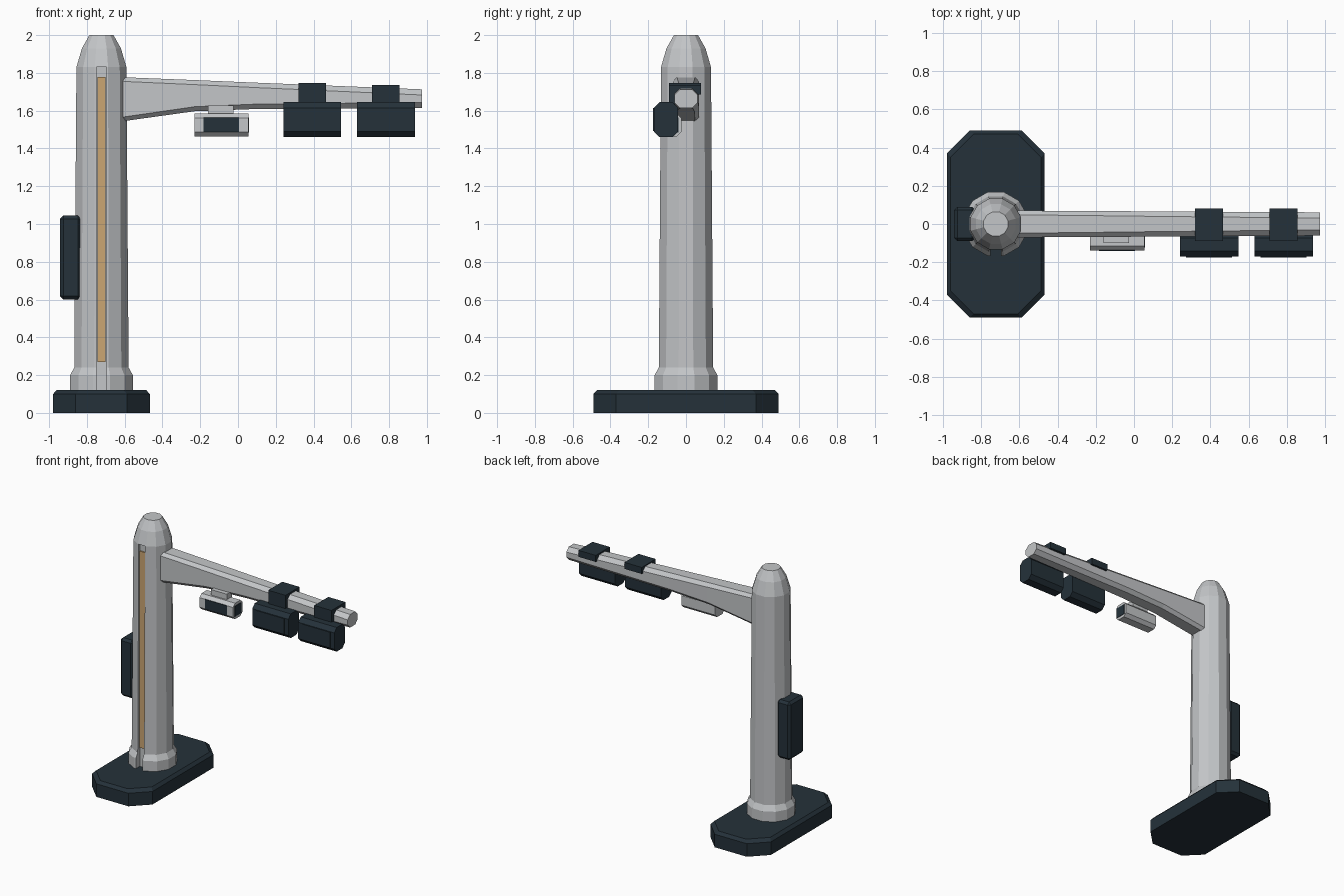
import bpy, bmesh, math
from mathutils import Vector

if "Cube" in bpy.data.objects:
    bpy.data.objects.remove(bpy.data.objects["Cube"])


def material(name, rgb):
    m = bpy.data.materials.new(name)
    m.diffuse_color = (*rgb, 1)
    m.use_nodes = True
    m.node_tree.nodes["Principled BSDF"].inputs["Base Color"].default_value = m.diffuse_color
    return m


GREY = material("light grey metal", (0.55, 0.565, 0.58))
DARK = material("dark slate", (0.018, 0.031, 0.042))
GOLD = material("amber strip", (0.60, 0.38, 0.17))
CX = -0.723  # column axis


def loft(name, rings, mat):
    """Skin a list of equal-length point rings and cap both ends."""
    bm = bmesh.new()
    vs = [[bm.verts.new(p) for p in r] for r in rings]
    n = len(vs[0])
    for a, b in zip(vs, vs[1:]):
        for i in range(n):
            j = (i + 1) % n
            bm.faces.new((a[i], a[j], b[j], b[i]))
    bm.faces.new(vs[0][::-1])
    bm.faces.new(vs[-1])
    bmesh.ops.recalc_face_normals(bm, faces=bm.faces)
    me = bpy.data.meshes.new(name)
    bm.to_mesh(me)
    bm.free()
    ob = bpy.data.objects.new(name, me)
    bpy.context.collection.objects.link(ob)
    me.materials.append(mat)
    return ob


def octagon(u0, u1, v0, v1, c):
    """Rectangle with corners cut by c."""
    return [(u0 + c, v0), (u1 - c, v0), (u1, v0 + c), (u1, v1 - c),
            (u1 - c, v1), (u0 + c, v1), (u0, v1 - c), (u0, v0 + c)]


def box(name, x, y, z, mat, bevel=0):
    ob = loft(name, [[(x[0], y[0], h), (x[1], y[0], h), (x[1], y[1], h), (x[0], y[1], h)] for h in z], mat)
    if bevel:
        m = ob.modifiers.new("bevel", 'BEVEL')
        m.width, m.segments = bevel, 1
    return ob


def bar(name, x, y, z, c, mat):
    """Cut-corner bar running along x."""
    return loft(name, [[(h, a, b) for a, b in octagon(*y, *z, c)] for h in x], mat)


# Base plate
loft("base_plate", [[(a, b, h) for a, b in octagon(-0.979 + i, -0.467 - i, -0.49 + i, 0.49 - i, 0.12)]
                    for h, i in ((0, 0), (0.10, 0), (0.122, 0.02))], DARK)

# Column with collar and domed top, 12 sides with a flat towards the front
profile = [(0.12, 0.172), (0.20, 0.172), (0.24, 0.149), (1.83, 0.137), (1.93, 0.107), (2.0, 0.066)]
column = loft("column", [[(CX + r * math.cos(math.radians(15 + 30 * i)),
                           r * math.sin(math.radians(15 + 30 * i)), h) for i in range(12)]
                         for h, r in profile], GREY)

# Front groove and light strip
cutter = box("groove_cutter", (CX - 0.027, CX + 0.027), (-0.3, -0.119), (0.05, 1.83), GREY)
cutter.hide_render = True
cutter.hide_viewport = True
m = column.modifiers.new("groove", 'BOOLEAN')
m.object, m.operation, m.solver = cutter, 'DIFFERENCE', 'EXACT'
box("light_strip", (CX - 0.022, CX + 0.022), (-0.128, -0.118), (0.27, 1.777), GOLD)

# Control box on the left side
box("control_box", (-0.942, -0.83), (-0.09, 0.09), (0.60, 1.045), DARK, 0.018)

# Tapered arm
arm = [(-0.61, 1.544, 1.777, 0.070, 0.022), (-0.23, 1.597, 1.762, 0.068, 0.024),
       (0.10, 1.609, 1.748, 0.066, 0.026), (0.973, 1.613, 1.713, 0.061, 0.030)]
loft("arm", [[(x, a, b) for a, b in octagon(-w, w, z0, z1, c)] for x, z0, z1, w, c in arm], GREY)

# Small light camera with hanger, front window and end window
bar("small_camera", (-0.23, 0.055), (-0.138, -0.025), (1.464, 1.586), 0.024, GREY)
box("small_camera_hanger", (-0.16, -0.025), (-0.10, -0.04), (1.58, 1.628), GREY)
box("small_camera_window", (-0.182, 0.005), (-0.142, -0.136), (1.487, 1.563), DARK)
box("small_camera_end", (0.052, 0.058), (-0.122, -0.041), (1.485, 1.565), DARK)

# Two dark cameras with saddle clamps
for i, (x, top) in enumerate(((0.393, 1.747), (0.783, 1.735)), 1):
    bar(f"camera_{i}", (x - 0.153, x + 0.153), (-0.17, -0.042), (1.46, 1.645), 0.03, DARK)
    box(f"camera_panel_{i}", (x - 0.12, x + 0.12), (-0.175, -0.165), (1.492, 1.613), DARK)
    box(f"clamp_top_{i}", (x - 0.073, x + 0.073), (-0.09, 0.08), (top - 0.05, top), DARK)
    box(f"clamp_front_{i}", (x - 0.073, x + 0.073), (-0.09, -0.058), (1.60, top - 0.05), DARK)
